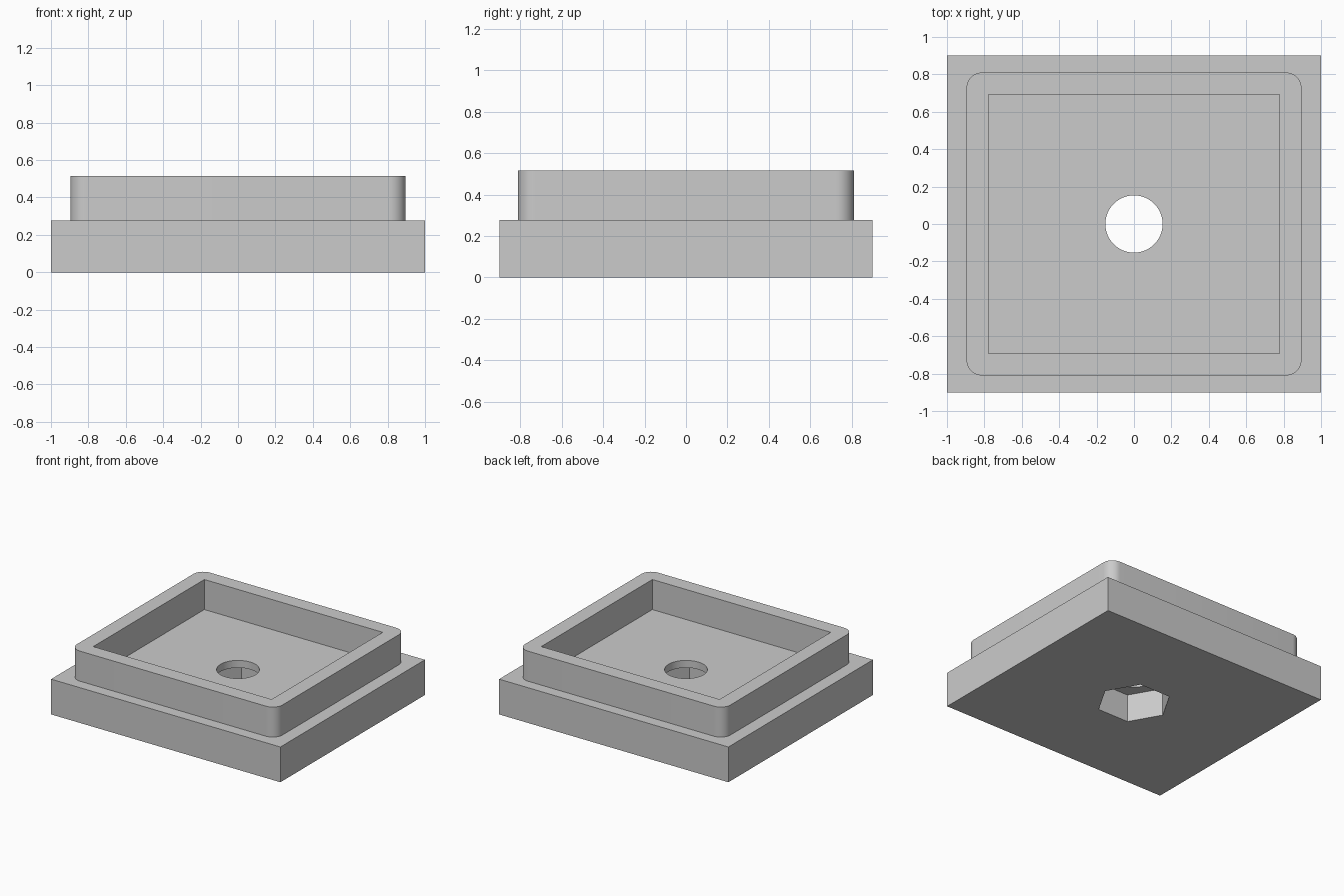
import bpy
import bmesh
from math import cos, sin, pi

cube = bpy.data.objects.get("Cube")
if cube:
    bpy.data.objects.remove(cube, do_unlink=True)

grey = bpy.data.materials.new("light grey")
grey.use_nodes = True
grey.diffuse_color = (0.6, 0.6, 0.6, 1)
grey.node_tree.nodes["Principled BSDF"].inputs["Base Color"].default_value = grey.diffuse_color


def rectangle(hx, hy):
    return [(-hx, -hy), (hx, -hy), (hx, hy), (-hx, hy)]


def rounded_rectangle(hx, hy, r, steps=12):
    points = []
    for corner, (sx, sy) in enumerate([(1, 1), (-1, 1), (-1, -1), (1, -1)]):
        for i in range(steps + 1):
            a = (corner + i / steps) * pi / 2
            points.append((sx * (hx - r) + r * cos(a), sy * (hy - r) + r * sin(a)))
    return points


def polygon(r, sides):
    return [(r * cos(2 * pi * i / sides), r * sin(2 * pi * i / sides)) for i in range(sides)]


def prism(name, outline, bottom, top):
    """Extrude a flat outline upwards into a solid."""
    bm = bmesh.new()
    face = bm.faces.new([bm.verts.new((x, y, bottom)) for x, y in outline])
    grown = bmesh.ops.extrude_face_region(bm, geom=[face])["geom"]
    verts = [v for v in grown if isinstance(v, bmesh.types.BMVert)]
    bmesh.ops.translate(bm, verts=verts, vec=(0, 0, top - bottom))
    bmesh.ops.recalc_face_normals(bm, faces=bm.faces)
    mesh = bpy.data.meshes.new(name)
    bm.to_mesh(mesh)
    bm.free()
    mesh.materials.append(grey)
    obj = bpy.data.objects.new(name, mesh)
    bpy.context.collection.objects.link(obj)
    return obj


def combine(target, other, operation):
    """Apply a boolean and discard the helper solid."""
    mod = target.modifiers.new(operation.title(), "BOOLEAN")
    mod.operation, mod.solver, mod.object = operation, "EXACT", other
    bpy.context.view_layer.objects.active = target
    bpy.ops.object.modifier_apply(modifier=mod.name)
    bpy.data.objects.remove(other, do_unlink=True)


base_top, rim_top, nut_top = 0.278, 0.515, 0.22

# Rectangular base with the raised, rounded rim
tray = prism("tray_base", rectangle(1, 0.9), 0, base_top)
combine(tray, prism("raised_rim", rounded_rectangle(0.896, 0.81, 0.085), 0.1, rim_top), "UNION")

# Square-cornered pocket inside the rim
combine(tray, prism("pocket", rectangle(0.778, 0.692), base_top, 0.7), "DIFFERENCE")

# Hexagonal recess below, joined to the round hole in the pocket floor
combine(tray, prism("hex_recess", polygon(0.27, 6), -0.1, nut_top), "DIFFERENCE")
combine(tray, prism("round_hole", polygon(0.153, 64), 0.1, 0.4), "DIFFERENCE")

# Smooth the curved walls and keep the edges crisp
bpy.ops.object.select_all(action="DESELECT")
tray.select_set(True)
bpy.context.view_layer.objects.active = tray
bpy.ops.object.shade_smooth_by_angle(angle=pi / 6)
